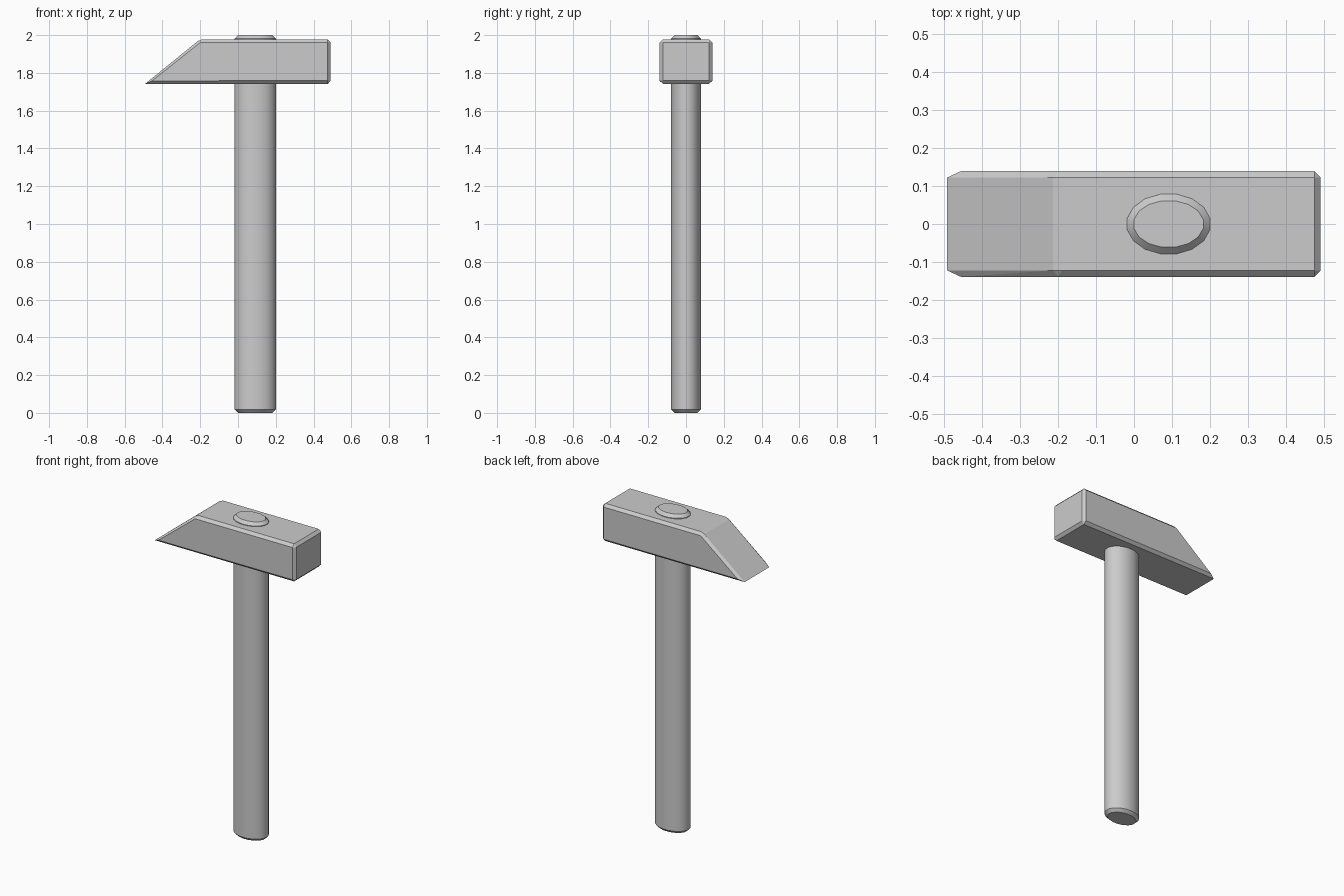
import bpy, bmesh, math

if "Cube" in bpy.data.objects:
    bpy.data.objects.remove(bpy.data.objects["Cube"])


def finish(bm, name):
    bmesh.ops.recalc_face_normals(bm, faces=bm.faces)
    mesh = bpy.data.meshes.new(name)
    bm.to_mesh(mesh)
    bm.free()
    obj = bpy.data.objects.new(name, mesh)
    bpy.context.collection.objects.link(obj)
    return obj


# Handle: 16-sided oval shaft with chamfered ends, passing through the head
SIDES = 16
bm = bmesh.new()
rings = []
for z, inset in ((0, 0.018), (0.018, 0), (1.982, 0), (2.0, 0.018)):
    ring = []
    for i in range(SIDES):
        a = 2 * math.pi * (i + 0.5) / SIDES
        ring.append(bm.verts.new((0.091 + (0.111 - inset) * math.cos(a),
                                  (0.080 - inset) * math.sin(a), z)))
    rings.append(ring)
for low, high in zip(rings, rings[1:]):
    for i in range(SIDES):
        j = (i + 1) % SIDES
        bm.faces.new((low[i], low[j], high[j], high[i]))
bm.faces.new(rings[0][::-1])
bm.faces.new(rings[-1])
handle = finish(bm, "handle")
bpy.context.view_layer.objects.active = handle
handle.select_set(True)
bpy.ops.object.shade_smooth_by_angle(angle=math.radians(36))

# Head: bevelled block with a wedge peen, hull of outer and inset profiles
outer = [(-0.492, 1.742), (0.475, 1.742), (0.491, 1.759), (0.491, 1.961),
         (0.475, 1.978), (-0.190, 1.978), (-0.213, 1.968)]
inner = [(-0.455, 1.758), (0.475, 1.759), (0.475, 1.961), (-0.199, 1.961)]
bm = bmesh.new()
for profile, half_width in ((outer, 0.122), (inner, 0.139)):
    for x, z in profile:
        for side in (-1, 1):
            bm.verts.new((x, side * half_width, z))
bmesh.ops.convex_hull(bm, input=bm.verts)
bmesh.ops.dissolve_limit(bm, angle_limit=math.radians(2),
                         verts=bm.verts, edges=bm.edges)
finish(bm, "hammer_head")
